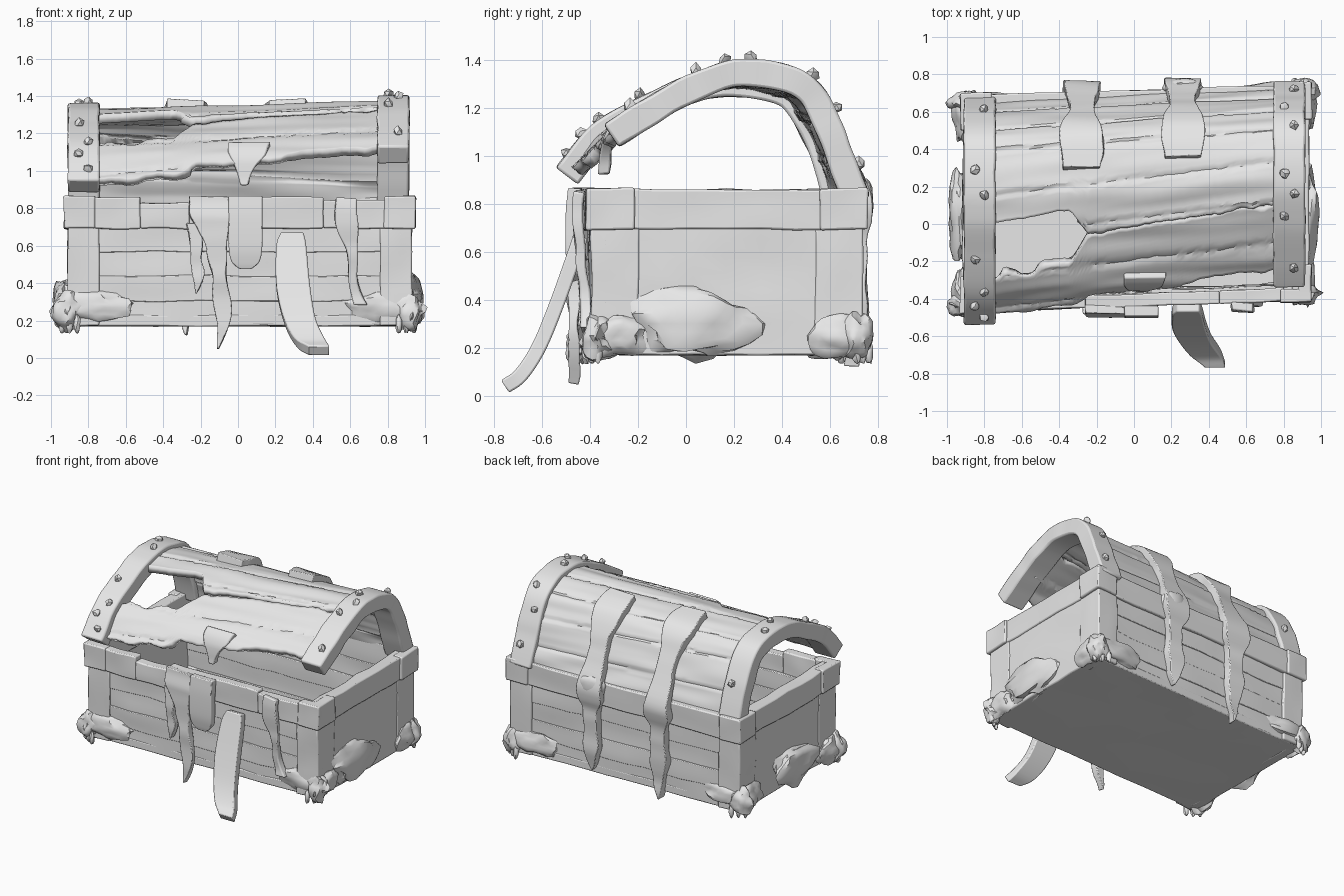
import bpy
import bmesh
import math
from mathutils import Vector, noise

cube = bpy.data.objects.get("Cube")
if cube:
    bpy.data.objects.remove(cube, do_unlink=True)

grey = bpy.data.materials.new("weathered grey")
grey.use_nodes = True
grey.diffuse_color = (0.8, 0.8, 0.8, 1)
for node in grey.node_tree.nodes:
    if node.type == 'BSDF_PRINCIPLED':
        node.inputs["Base Color"].default_value = (0.8, 0.8, 0.8, 1)

parts = []
MID_Y = 0.14   # depth centre of the chest body
SKEW = 0.033   # the warped body sits further back on its left


def finish(name, bm, bevel=0.0, fix_normals=True):
    if fix_normals:
        bmesh.ops.recalc_face_normals(bm, faces=bm.faces[:])
    mesh = bpy.data.meshes.new(name)
    bm.to_mesh(mesh)
    bm.free()
    mesh.materials.append(grey)
    obj = bpy.data.objects.new(name, mesh)
    bpy.context.scene.collection.objects.link(obj)
    if bevel:
        mod = obj.modifiers.new("Bevel", 'BEVEL')
        mod.width = bevel
        mod.segments = 2
        mod.limit_method = 'ANGLE'
        mod.angle_limit = math.radians(50)
    parts.append(obj)
    return obj


def wobble(bm, amount, freq):
    for v in bm.verts:
        v.co += noise.noise_vector(v.co * freq) * amount


def box(name, a, b, rough=0.007, bevel=0.008, cuts=7):
    a, b = Vector(a), Vector(b)
    bm = bmesh.new()
    bmesh.ops.create_cube(bm, size=1)
    bmesh.ops.subdivide_edges(bm, edges=bm.edges[:], cuts=cuts, use_grid_fill=True)
    for v in bm.verts:
        v.co = (a + b) / 2 + v.co * (b - a)
        v.co.y += SKEW * v.co.x
    wobble(bm, rough, 5)
    return finish(name, bm, bevel)


def spline(pts, s):
    """Smooth curve through pts, s from 0 to 1."""
    f = min(max(s, 0), 1) * (len(pts) - 1)
    i = min(int(f), len(pts) - 2)
    t = f - i
    p1, p2 = Vector(pts[i]), Vector(pts[i + 1])
    p0 = Vector(pts[i - 1]) if i else p1 * 2 - p2
    p3 = Vector(pts[i + 2]) if i + 2 < len(pts) else p2 * 2 - p1
    return (p1 * 2 + (p2 - p0) * t + (p0 * 2 - p1 * 5 + p2 * 4 - p3) * t * t
            + (p1 * 3 - p0 - p2 * 3 + p3) * t ** 3) / 2


def ribbon(name, pts, thick, steps=24, rough=0.0, bevel=0.008):
    """Strip through points (x, y, z, width), wide along x."""
    path = [spline(pts, k / steps) for k in range(steps + 1)]
    bm = bmesh.new()
    rings = []
    for k, p in enumerate(path):
        tangent = (path[min(k + 1, steps)] - path[max(k - 1, 0)]).to_3d()
        tangent.x = 0
        n = tangent.cross(Vector((1, 0, 0))).normalized() * thick / 2
        w = Vector((max(p.w, 0.008) / 2, 0, 0))
        c = p.to_3d()
        rings.append([bm.verts.new(q) for q in (c - w - n, c + w - n, c + w + n, c - w + n)])
    for r, q in zip(rings, rings[1:]):
        for j in range(4):
            bm.faces.new((r[j], r[(j + 1) % 4], q[(j + 1) % 4], q[j]))
    bm.faces.new(rings[0])
    bm.faces.new(rings[-1])
    wobble(bm, rough, 9)
    return finish(name, bm, bevel)


def lump(name, loc, size, rough=0.25, detail=3):
    bm = bmesh.new()
    bmesh.ops.create_icosphere(bm, subdivisions=detail, radius=1)
    for v in bm.verts:
        seed = v.co * 1.4 + Vector(loc) * 7
        v.co *= 1 + rough * noise.noise(seed) + rough * 0.3 * noise.noise(seed * 3)
        v.co = Vector(loc) + v.co * Vector(size)
    return finish(name, bm)


# Lid arcs, front to back, as (y, z) at the right and left ends
ARC_R = [(-0.54, 0.95), (-0.4, 1.12), (-0.2, 1.24), (0, 1.33), (0.2, 1.36),
         (0.42, 1.32), (0.53, 1.22), (0.62, 1.04), (0.68, 0.84)]
ARC_L = [(-0.34, 1.13), (-0.2, 1.22), (0, 1.33), (0.2, 1.4), (0.4, 1.385),
         (0.55, 1.31), (0.64, 1.16), (0.7, 1.0), (0.765, 0.83)]


def lid(x, s, off=0.0):
    u = (x + 0.83) / 1.66

    def at(q):
        return spline(ARC_R, q).lerp(spline(ARC_L, q), u)
    p = at(s)
    t = (at(min(s + 0.01, 1)) - at(max(s - 0.01, 0))).normalized()
    return Vector((x, p.x - t.y * off, p.y + t.x * off))


# Body: floor, plank walls, plain ends
box("floor", (-0.9, MID_Y - 0.55, 0.17), (0.92, MID_Y + 0.55, 0.23))
for sy, face in ((-1, "front"), (1, "back")):
    for k in range(4):
        z = 0.175 + k * 0.13
        y = MID_Y + sy * (0.548 + 0.006 * (k % 2))
        box(f"{face}_plank_{k + 1}", (-0.88, min(y, y - sy * 0.06), z),
            (0.9, max(y, y - sy * 0.06), z + 0.133), 0.012, 0.01, 11)
for sx, side in ((-1, "right"), (1, "left")):
    x = 0.01 + sx * 0.88
    for label, d, grow, low, high in (("wall", 0.55, 0, 0.17, 0.72), ("rim", 0.56, 0.01, 0.69, 0.86)):
        box(f"{side}_end_{label}", (x - 0.035 - grow, MID_Y - d, low),
            (x + 0.035 + grow, MID_Y + d, high), 0.012)
    # Corner posts and rim caps, two plates per corner
    for sy, face in ((-1, "front"), (1, "back")):
        for label, grow, low, high in (("post", 0, 0.17, 0.7), ("cap", 0.02, 0.69, 0.865)):
            ex, ey = 0.01 + sx * (0.92 + grow), MID_Y + sy * (0.568 + grow)
            for plate, ix, iy in (("wide", ex - sx * 0.17, ey - sy * 0.07),
                                  ("side", ex - sx * 0.07, ey - sy * 0.2)):
                box(f"{side}_{face}_{label}_{plate}", (min(ex, ix), min(ey, iy), low),
                    (max(ex, ix), max(ey, iy), high), 0.008, 0.012)
        # Crusted growth with spikes on the lower corners
        cy = MID_Y + sy * 0.54 + SKEW * sx
        lump(f"{side}_{face}_corner_crust", (sx * 0.91, cy, 0.25), (0.08, 0.065, 0.1), 0.4)
        lump(f"{side}_{face}_low_crust", (sx * 0.77, cy, 0.27), (0.2, 0.05, 0.08), 0.4)
        lump(f"{side}_{face}_end_crust", (sx * 0.92, cy - sy * 0.07, 0.25), (0.05, 0.13, 0.09), 0.4)
        for k in range(3):
            lump(f"{side}_{face}_spike_{k + 1}",
                 (sx * (0.94 - 0.04 * k), cy + sy * 0.025 * k, 0.18), (0.018, 0.018, 0.05), 0.3, 2)
    lump(f"{side}_side_crust", (sx * 0.925, 0.04, 0.3), (0.065, 0.24, 0.14), 0.4)

# Front and back rims, the front one chipped
for k, (x0, x1, top) in enumerate(((-0.78, -0.52, 0.86), (-0.52, -0.26, 0.83),
                                   (-0.26, 0.46, 0.86), (0.46, 0.8, 0.845))):
    box(f"front_rim_{k + 1}", (x0, MID_Y - 0.58, 0.69), (x1, MID_Y - 0.51, top), 0.01)
box("back_rim", (-0.78, MID_Y + 0.5, 0.69), (0.8, MID_Y + 0.575, 0.86), 0.01)


# Lid shell: two ragged sections parted by a crack that opens into a hole
def ragged(x, seed):
    return 0.016 * noise.noise(Vector((x * 8, seed, 0))) + 0.008 * noise.noise(Vector((x * 21, seed, 5)))


def hole(x):
    return min(max((-0.24 - x) / 0.1, 0), 1)


def front_edge(x):
    return 0.04 + 0.03 * hole(-x) + ragged(x, 3) - 0.03 * hole(x)


def seam_front(x):
    return 0.29 + 0.03 * x - 0.09 * hole(x) + ragged(x, 7)


def seam_back(x):
    crack = 0.008 if x < 0.45 else 0.001
    return max(0.29 + 0.03 * x + 0.1 * hole(x) + ragged(x, 9) * 0.6, seam_front(x) + crack)


def shell(name, low, high, rows, drop, cols=80):
    bm = bmesh.new()
    grid = []
    for i in range(cols + 1):
        x = -0.82 + 1.64 * i / cols
        column = []
        for j in range(rows + 1):
            s = low(x) + (high(x) - low(x)) * j / rows
            off = -0.03 - drop + 0.012 * noise.noise(Vector((x * 2, s * 18, 0)))
            off -= 0.008 * (math.sin(s * 44) > 0.95)
            column.append(bm.verts.new(lid(x, s, off)))
        grid.append(column)
    for a, b in zip(grid, grid[1:]):
        for j in range(rows):
            bm.faces.new((a[j], b[j], b[j + 1], a[j + 1]))
    solid = finish(name, bm, fix_normals=False).modifiers.new("Solidify", 'SOLIDIFY')
    solid.thickness = 0.05
    solid.offset = -1


shell("lid_front_section", front_edge, seam_front, 20, 0.018)
shell("lid_back_section", seam_back, lambda x: 1.0, 70, 0.0)

# Lid end bands with rivets
for side, x, rivets in (("right", -0.825, (0.04, 0.1, 0.15, 0.26, 0.47, 0.55, 0.85)),
                        ("left", 0.83, (0.1, 0.28, 0.35, 0.42, 0.6, 0.72, 0.9))):
    path = [(*lid(x, k / 20, -0.055), 0.17) for k in range(21)]
    ribbon(f"{side}_lid_band", path, 0.115, 48, 0.006, 0.012)
    for k, s in enumerate(rivets):
        lump(f"{side}_rivet_{k + 1}", lid(x + 0.025 * (-1) ** k, s, 0.008), (0.028,) * 3, 0.4, 1)

# Back straps over the lid, hanging to points below the rim
for name, x, tip in (("right", -0.28, 0.12), ("left", 0.26, 0.2)):
    path = [(*lid(x, s, -0.012), w) for s, w in
            ((0.52, 0.2), (0.58, 0.22), (0.65, 0.23), (0.72, 0.19), (0.8, 0.14), (0.88, 0.14))]
    back = MID_Y + SKEW * x
    path += [(x, back + d, z, w) for d, z, w in
             ((0.595, 0.84, 0.19), (0.6, 0.75, 0.19), (0.58, 0.65, 0.12), (0.575, 0.53, 0.11),
              (0.58, 0.4, 0.13), (0.57, 0.28, 0.08), (0.56, tip, 0.01))]
    ribbon(f"{name}_back_strap", path, 0.06, 52, 0.014)
lump("left_strap_crust", (0.26, 0.735, 0.82), (0.11, 0.045, 0.09), 0.25)

# Front latch, loose tongue and hanging drips
ribbon("latch_plate", [(0.04, -0.465, 0.865, 0.18), (0.04, -0.475, 0.75, 0.18),
                       (0.04, -0.475, 0.6, 0.18), (0.04, -0.465, 0.52, 0.15),
                       (0.04, -0.455, 0.48, 0.06)], 0.055)
ribbon("loose_tongue", [(0.29, -0.44, 0.665, 0.12), (0.285, -0.465, 0.59, 0.16),
                        (0.295, -0.54, 0.38, 0.18), (0.33, -0.615, 0.2, 0.17),
                        (0.385, -0.69, 0.085, 0.16), (0.435, -0.755, 0.038, 0.11)], 0.062)
ribbon("long_drip", [(-0.16, -0.46, 0.86, 0.22), (-0.15, -0.475, 0.76, 0.21),
                     (-0.12, -0.475, 0.64, 0.13), (-0.1, -0.47, 0.45, 0.08),
                     (-0.08, -0.47, 0.25, 0.09), (-0.1, -0.465, 0.05, 0.01)], 0.045, 30, 0.016)
ribbon("short_drip", [(-0.23, -0.46, 0.72, 0.09), (-0.22, -0.465, 0.55, 0.06),
                      (-0.21, -0.46, 0.45, 0.06), (-0.22, -0.455, 0.35, 0.01)], 0.04, 20, 0.014)
ribbon("side_drip", [(0.58, -0.44, 0.855, 0.11), (0.58, -0.455, 0.72, 0.12),
                     (0.61, -0.435, 0.58, 0.06), (0.62, -0.42, 0.38, 0.05),
                     (0.66, -0.42, 0.28, 0.08)], 0.045, 24, 0.014)
ribbon("lid_drip", [(0.06, -0.27, 1.14, 0.23), (0.05, -0.315, 1.09, 0.2),
                    (0.035, -0.335, 1.01, 0.1), (0.035, -0.335, 0.92, 0.04)], 0.045, 16, 0.014)

# Smooth shading with sharp edges kept
bpy.ops.object.select_all(action='DESELECT')
for obj in parts:
    obj.select_set(True)
bpy.context.view_layer.objects.active = parts[0]
bpy.ops.object.shade_smooth_by_angle(angle=math.radians(35))
